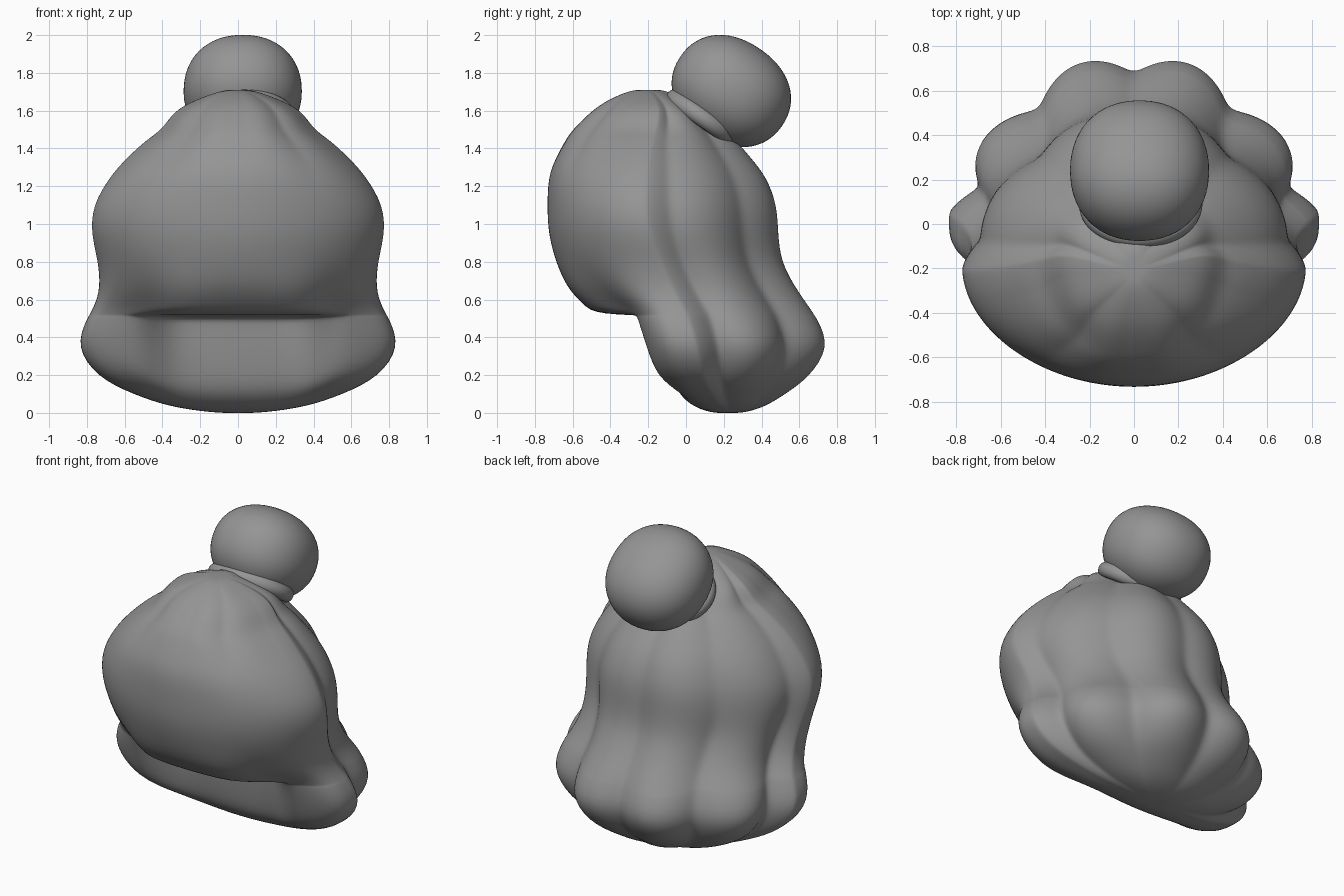
import bpy, bmesh, math
from mathutils import Matrix, Vector

cube = bpy.data.objects.get("Cube")
if cube:
    bpy.data.objects.remove(cube)

grey = bpy.data.materials.new("hair_grey")
grey.use_nodes = True
COLOR = (0.3, 0.3, 0.3, 1)
grey.diffuse_color = COLOR
next(n for n in grey.node_tree.nodes if n.type == 'BSDF_PRINCIPLED').inputs["Base Color"].default_value = COLOR


def make_object(name, bm, subdivisions):
    bmesh.ops.recalc_face_normals(bm, faces=bm.faces)
    for face in bm.faces:
        face.smooth = True
    mesh = bpy.data.meshes.new(name)
    bm.to_mesh(mesh)
    bm.free()
    mesh.materials.append(grey)
    obj = bpy.data.objects.new(name, mesh)
    bpy.context.collection.objects.link(obj)
    mod = obj.modifiers.new("smooth", 'SUBSURF')
    mod.levels = mod.render_levels = subdivisions
    return obj


# Hair mass levels: height, half width, y of widest point, front y, back y,
# lock depth, recess of the front middle (negative bulges the fringe forward)
LEVELS = [
    (0, .12, .22, .14, .3, 0, 0),
    (.03, .36, .18, .04, .41, .03, 0),
    (.1, .56, .13, -.09, .52, .05, .05),
    (.19, .75, .08, -.22, .65, .07, .15),
    (.35, .86, .05, -.26, .755, .07, .17),
    (.49, .805, .01, -.32, .69, .06, .22),
    (.515, .79, .0, -.335, .672, .056, .22),
    (.52, .787, 0, -.34, .669, .055, -.14),
    (.57, .76, -.03, -.4, .635, .05, -.14),
    (.66, .73, -.08, -.55, .57, .045, -.08),
    (.8, .74, -.14, -.69, .49, .04, 0),
    (.95, .78, -.2, -.73, .47, .03, 0),
    (1.1, .77, -.22, -.735, .465, .03, 0),
    (1.25, .68, -.21, -.73, .41, .03, 0),
    (1.35, .59, -.2, -.69, .33, .03, 0),
    (1.45, .48, -.18, -.635, .25, .04, 0),
    (1.5, .4, -.16, -.6, .2, .05, 0),
    (1.6, .34, -.14, -.5, .1, .06, 0),
    (1.66, .22, -.16, -.41, -.02, .05, 0),
    (1.71, .08, -.2, -.29, -.11, .02, 0),
]
SEGMENTS = 80


def ring_point(angle, level):
    z, width, mid, front, back, depth, recess = level
    c, s = math.cos(angle), math.sin(angle)
    # Rounded locks with narrow grooves between them
    lobe = 1 + depth * (2 * abs(math.cos(5 * angle)) - 1)
    if s > 0:
        x = width * c * lobe / (1 + depth)
        y = mid + (back - mid) * s ** 1.4 * lobe / (.94 * (1 + depth))
    else:
        # The front is square at the side locks and rounder above
        square = min(1.1, max(.55, .55 + (z - .45) * 1.3))
        soft = 1 + (lobe - 1) * min(1, max(0, (z - 1.2) * 4)) * abs(c) ** .5
        x = width * c * soft / (1 + (soft - 1) * abs(c))
        y = mid + (front - mid) * abs(s) ** square * soft
        y += recess * math.exp(-(x / .45) ** 6)
    return x, y, z


bm = bmesh.new()
rings = [[bm.verts.new(ring_point(math.tau * i / SEGMENTS, level)) for i in range(SEGMENTS)]
         for level in LEVELS]
for low, high in zip(rings, rings[1:]):
    for i in range(SEGMENTS):
        j = (i + 1) % SEGMENTS
        bm.faces.new((low[i], low[j], high[j], high[i]))
for ring in (rings[0], rings[-1]):
    centre = bm.verts.new(sum((v.co for v in ring), Vector()) / SEGMENTS)
    for i in range(SEGMENTS):
        bm.faces.new((ring[i], ring[(i + 1) % SEGMENTS], centre))
make_object("hair_mass", bm, 2)

# Both the bun and its tie lean backwards by the same angle
TILT = Matrix.Rotation(math.radians(-34.5), 4, 'X')

# Bun: a slightly squared ball
bm = bmesh.new()
bmesh.ops.create_uvsphere(bm, u_segments=32, v_segments=20, radius=1)
for v in bm.verts:
    v.co /= sum(abs(k) ** 2.2 for k in v.co) ** (1 / 2.2)
bm.transform(Matrix.Translation((.025, .24, 1.704)) @ TILT @ Matrix.Diagonal((.315, .328, .27, 1)))
make_object("hair_bun", bm, 1)

# Hair tie
bm = bmesh.new()
loops = []
for i in range(40):
    a = math.tau * i / 40
    loops.append([])
    for k in range(10):
        b = math.tau * k / 10
        r = 1 + .2 * math.cos(b)
        loops[i].append(bm.verts.new((.235 * r * math.cos(a), .195 * r * math.sin(a), .05 * math.sin(b))))
for i in range(40):
    for k in range(10):
        n, m = (i + 1) % 40, (k + 1) % 10
        bm.faces.new((loops[i][k], loops[n][k], loops[n][m], loops[i][m]))
bm.transform(Matrix.Translation((.03, .09, 1.56)) @ TILT)
make_object("hair_tie", bm, 1)

# Neck of gathered hair through the tie
bm = bmesh.new()
bmesh.ops.create_cone(bm, cap_ends=True, segments=32, radius1=.26, radius2=.2, depth=.26)
bm.transform(Matrix.Translation((.03, .06, 1.53)) @ TILT)
make_object("gathered_hair", bm, 1)
